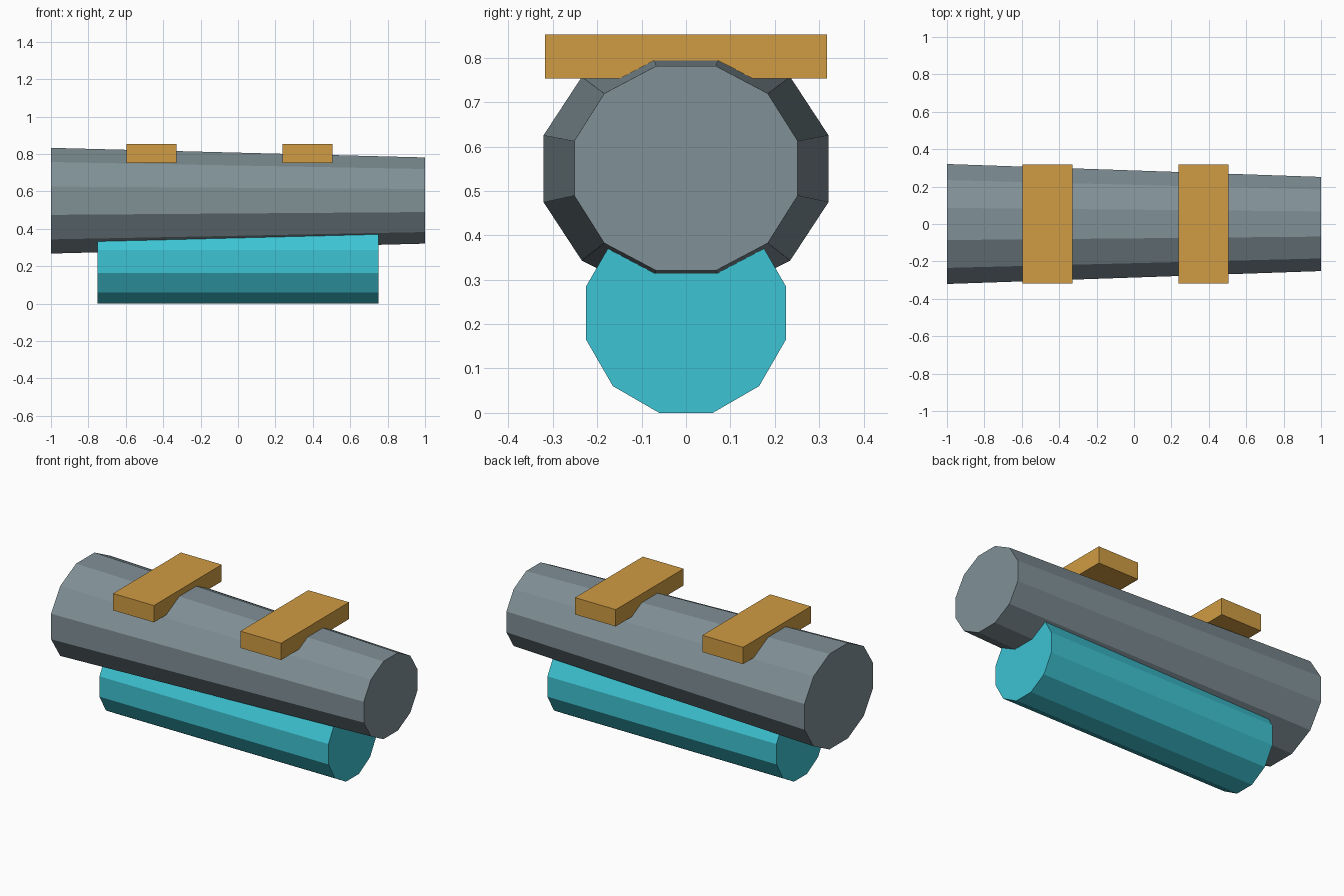
import bpy, bmesh
from math import sin, cos, pi

if "Cube" in bpy.data.objects:
    bpy.data.objects.remove(bpy.data.objects["Cube"])


def material(name, rgb):
    mat = bpy.data.materials.new(name)
    mat.diffuse_color = [((c / 255 + 0.055) / 1.055) ** 2.4 for c in rgb] + [1]
    mat.use_nodes = True
    mat.node_tree.nodes["Principled BSDF"].inputs["Base Color"].default_value = mat.diffuse_color
    return mat


GREY = material("slate grey", (128, 144, 150))
TEAL = material("teal", (61, 195, 211))
OCHRE = material("ochre", (208, 156, 67))


def add_object(name, bm, mat):
    bmesh.ops.recalc_face_normals(bm, faces=bm.faces)
    mesh = bpy.data.meshes.new(name)
    bm.to_mesh(mesh)
    bm.free()
    mesh.materials.append(mat)
    bpy.context.collection.objects.link(bpy.data.objects.new(name, mesh))


def barrel(name, stations, mat, sides=12):
    """Flat-sided tube along x; stations are (x, centre z, y radius, z radius)."""
    bm = bmesh.new()
    angles = [2 * pi * (i + 0.5) / sides for i in range(sides)]
    rings = [[bm.verts.new((x, ry * cos(a), z + rz * sin(a))) for a in angles]
             for x, z, ry, rz in stations]
    for a, b in zip(rings, rings[1:]):
        for i in range(sides):
            j = (i + 1) % sides
            bm.faces.new((a[i], a[j], b[j], b[i]))
    bm.faces.new(rings[0])
    bm.faces.new(rings[-1])
    add_object(name, bm, mat)


def block(name, centre, size, mat):
    bm = bmesh.new()
    bmesh.ops.create_cube(bm, size=1)
    bmesh.ops.scale(bm, vec=size, verts=bm.verts)
    bmesh.ops.translate(bm, vec=centre, verts=bm.verts)
    add_object(name, bm, mat)


# Tapered main tube
barrel("main_tube", [(-1, 0.55, 0.332, 0.2925), (1, 0.551, 0.2605, 0.2384)], GREY)

# Straight tube slung underneath
barrel("lower_tube", [(-0.75, 0.225, 0.2329, 0.2329), (0.75, 0.225, 0.2329, 0.2329)], TEAL)

# Cross slats on top
for label, x in (("left", -0.4625), ("right", 0.3715)):
    block(label + "_slat", (x, 0, 0.8025), (0.267, 0.635, 0.0995), OCHRE)
